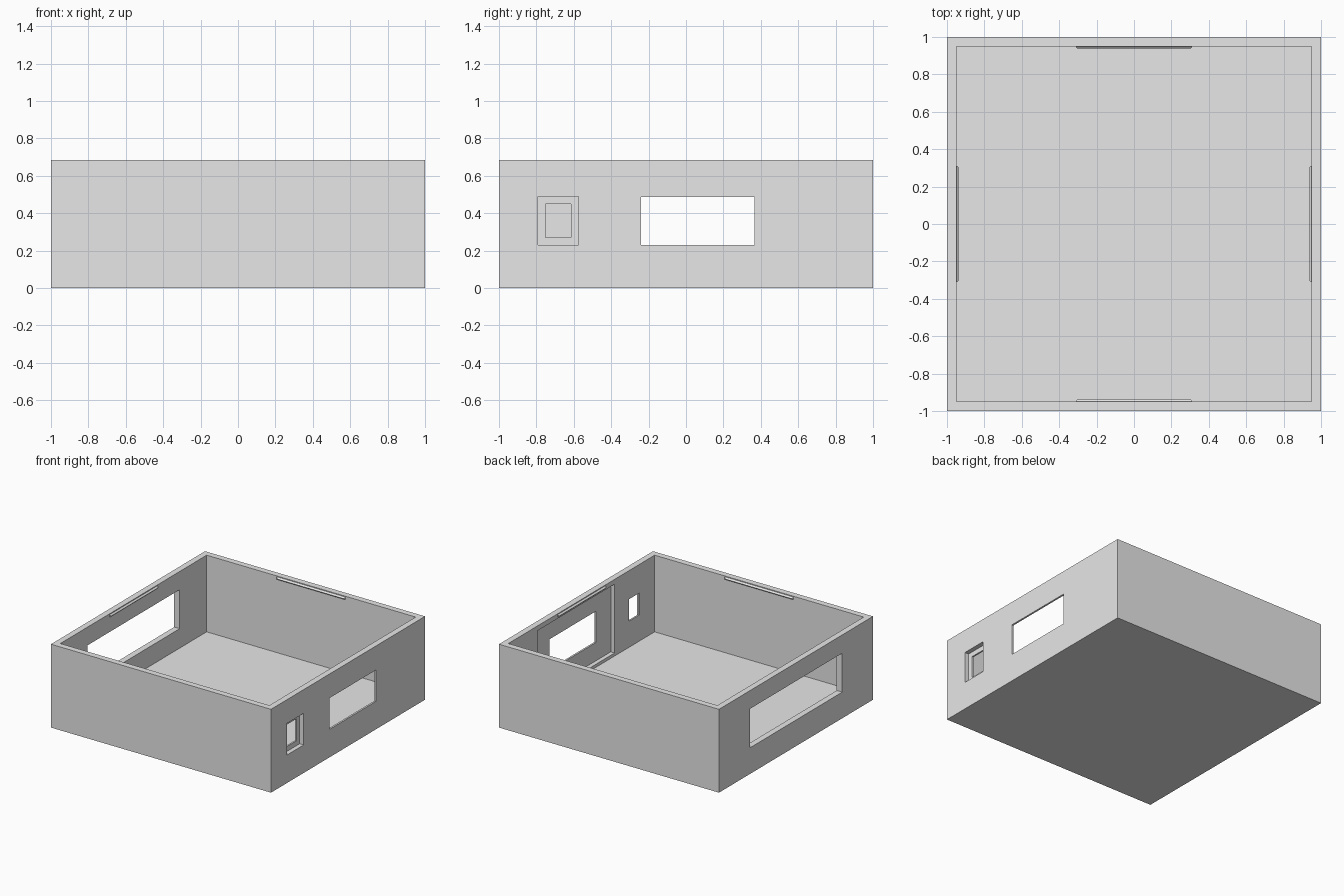
import bpy, bmesh, math
from mathutils import Matrix, Vector

default = bpy.data.objects.get("Cube")
if default:
    bpy.data.objects.remove(default, do_unlink=True)

HEIGHT, INNER, FLOOR = 0.685, 0.95, 0.055

grey = bpy.data.materials.new("light_grey")
grey.use_nodes = True
grey.diffuse_color = (0.8, 0.8, 0.8, 1)
grey.node_tree.nodes["Principled BSDF"].inputs["Base Color"].default_value = (0.8, 0.8, 0.8, 1)


def add_object(name, bm):
    mesh = bpy.data.meshes.new(name)
    bm.to_mesh(mesh)
    bm.free()
    mesh.materials.append(grey)
    obj = bpy.data.objects.new(name, mesh)
    bpy.context.collection.objects.link(obj)
    return obj


def box(name, x, y, z):
    """Box from (min, max) ranges on each axis."""
    bm = bmesh.new()
    bmesh.ops.create_cube(bm, size=1)
    for v in bm.verts:
        v.co = Vector([r[0] if c < 0 else r[1] for r, c in zip((x, y, z), v.co)])
    return add_object(name, bm)


def cut(target, name, x, y, z):
    cutter = box(name, x, y, z)
    cutter.hide_render = True
    mod = target.modifiers.new(name, "BOOLEAN")
    mod.operation, mod.solver, mod.object = "DIFFERENCE", "EXACT", cutter
    bpy.context.view_layer.objects.active = target
    bpy.ops.object.modifier_apply(modifier=mod.name)
    bpy.data.objects.remove(cutter, do_unlink=True)


# Open tray body
body = box("case_body", (-1, 1), (-1, 1), (0, HEIGHT))
inside = (-INNER, INNER)
cut(body, "cavity", inside, inside, (FLOOR, 1))

# Wide opening through the -x wall
cut(body, "wide_opening", (-1.1, -0.9), (-0.6, 0.6), (0.215, 0.535))

# Display window in the +x wall, with a shallow pocket on its inner side
cut(body, "display_pocket", (0.9, 0.985), (-0.43, 0.57), (0.08, 0.645))
cut(body, "display_window", (0.9, 1.1), (-0.24, 0.365), (0.23, 0.487))

# Small socket hole in the +x wall, recessed from the outside
cut(body, "socket_recess", (0.963, 1.1), (-0.79, -0.575), (0.23, 0.49))
cut(body, "socket_hole", (0.9, 1.1), (-0.75, -0.615), (0.27, 0.45))

# Tapered snap ridge on the inner face of each wall, close to the rim
for i, side in enumerate(("back", "left", "front", "right")):
    bm = bmesh.new()
    bmesh.ops.create_cube(bm, size=1)
    for v in bm.verts:
        tip = v.co.y < 0
        v.co.x = math.copysign(0.303 if tip else 0.315, v.co.x)
        v.co.z = 0.667 + (0 if tip else math.copysign(0.013, v.co.z))
        v.co.y = INNER - 0.012 if tip else INNER + 0.002
    bmesh.ops.remove_doubles(bm, verts=bm.verts, dist=0.0001)
    bmesh.ops.recalc_face_normals(bm, faces=bm.faces)
    bm.transform(Matrix.Rotation(i * math.pi / 2, 4, "Z"))
    add_object(side + "_snap_ridge", bm)
